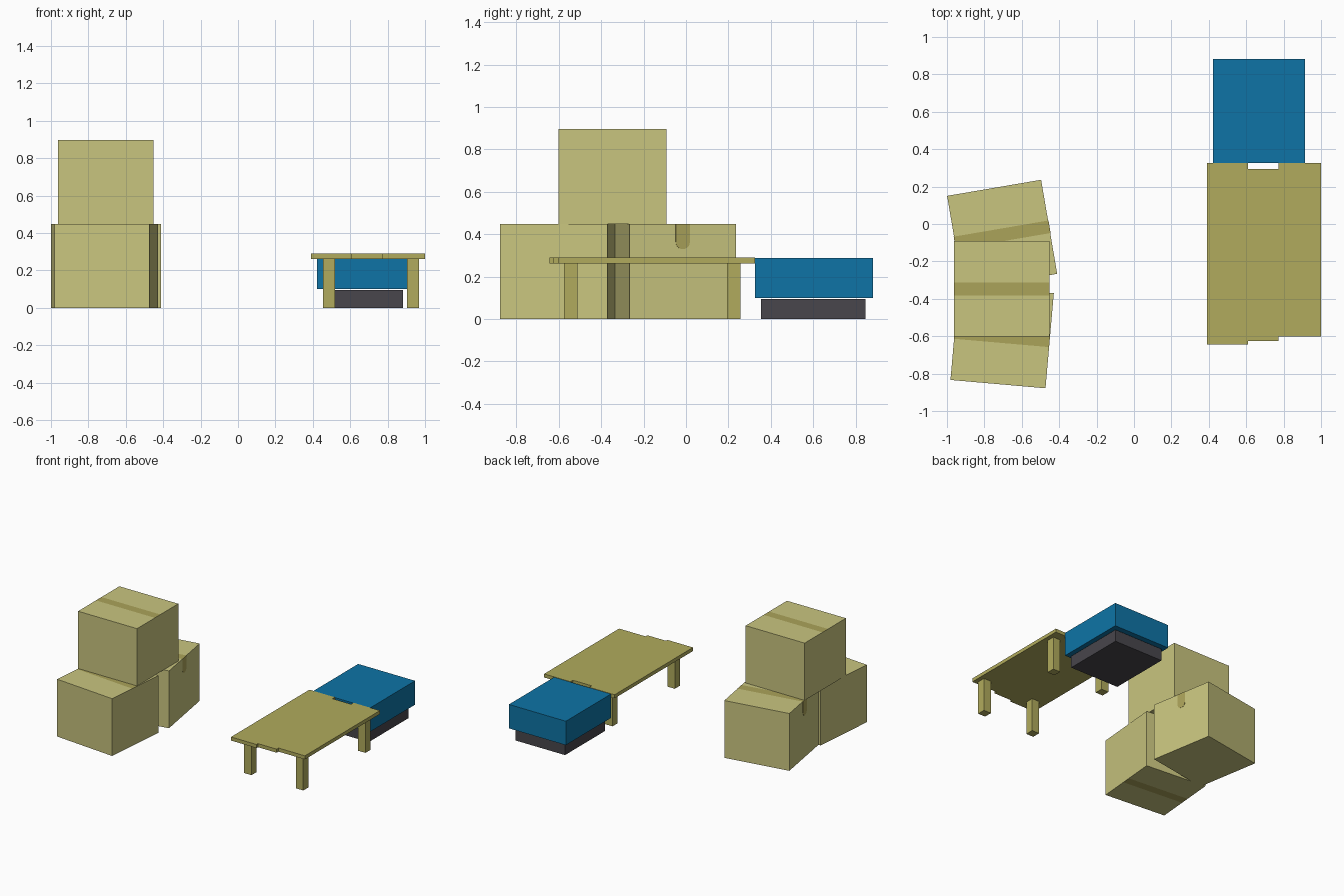
import bpy, bmesh, math
from mathutils import Matrix, Vector

if "Cube" in bpy.data.objects:
    bpy.data.objects.remove(bpy.data.objects["Cube"])


def material(name, r, g, b):
    def lin(c):
        c /= 255
        return c / 12.92 if c <= 0.04045 else ((c + 0.055) / 1.055) ** 2.4
    m = bpy.data.materials.new(name)
    m.diffuse_color = (lin(r), lin(g), lin(b), 1)
    m.use_nodes = True
    m.node_tree.nodes["Principled BSDF"].inputs["Base Color"].default_value = m.diffuse_color
    return m


CARD = material("cardboard", 201, 197, 127)
TAPE = material("packing_tape", 171, 163, 90)
WOOD = material("wood", 177, 171, 93)
BLUE = material("blue", 14, 116, 166)
DARK = material("dark_grey", 72, 70, 76)


def finish(name, bm, mats, matrix=Matrix()):
    bmesh.ops.recalc_face_normals(bm, faces=bm.faces)
    me = bpy.data.meshes.new(name)
    bm.to_mesh(me)
    bm.free()
    for m in mats:
        me.materials.append(m)
    ob = bpy.data.objects.new(name, me)
    ob.matrix_world = matrix
    bpy.context.collection.objects.link(ob)
    return ob


def block_bm(x0, x1, y0, y1, z0, z1):
    bm = bmesh.new()
    bmesh.ops.create_cube(bm, size=1)
    bmesh.ops.scale(bm, vec=(x1 - x0, y1 - y0, z1 - z0), verts=bm.verts)
    bmesh.ops.translate(bm, vec=((x0 + x1) / 2, (y0 + y1) / 2, (z0 + z1) / 2), verts=bm.verts)
    return bm


def block(name, mat, *bounds):
    return finish(name, block_bm(*bounds), [mat])


S, H, T = 0.255, 0.448, 0.034    # carton half width, height, tape half width


def carton(name, x, y, z, degrees, taped_below=False, tape_ends=False):
    place = Matrix.Translation((x, y, z)) @ Matrix.Rotation(math.radians(degrees), 4, 'Z')
    bm = block_bm(-S, S, -S, S, 0, H)
    # cut a taped strip across the lid (and base)
    for side in (-T, T):
        bmesh.ops.bisect_plane(bm, geom=bm.verts[:] + bm.edges[:] + bm.faces[:],
                               plane_co=(0, side, 0), plane_no=(0, 1, 0))
    bm.normal_update()
    for f in bm.faces:
        nz = f.normal.z
        if abs(f.calc_center_median().y) < T / 2 and (nz > 0.5 or (taped_below and nz < -0.5)):
            f.material_index = 1
    finish(name, bm, [CARD, TAPE], place)
    # rounded tape ends folded down the sides
    if tape_ends:
        for label, sx in (("left", -1), ("right", 1)):
            bm = bmesh.new()
            pts = [(T, H), (-T, H)]
            for i in range(9):
                a = math.pi + math.pi * i / 8
                pts.append((T * math.cos(a), H - 0.085 + T * math.sin(a)))
            face = bm.faces.new([bm.verts.new((sx * S, u, v)) for u, v in pts])
            ext = bmesh.ops.extrude_face_region(bm, geom=[face])
            verts = [g for g in ext["geom"] if isinstance(g, bmesh.types.BMVert)]
            bmesh.ops.translate(bm, vec=Vector((sx * 0.002, 0, 0)), verts=verts)
            finish(f"{name}_tape_end_{label}", bm, [TAPE], place)


# stacked cartons
carton("back_carton", -0.705, -0.058, 0, 9.7, tape_ends=True)
carton("front_carton", -0.705, -0.602, 0, -5, taped_below=True)
carton("top_carton", -0.707, -0.347, H, 0)

# table planks of uneven length
planks = [("left", 0.39, 0.61, -0.643, 0.325),
          ("middle", 0.61, 0.772, -0.625, 0.295),
          ("right", 0.772, 1.0, -0.602, 0.325)]
for label, x0, x1, y0, y1 in planks:
    block(f"table_plank_{label}", WOOD, x0, x1, y0, y1, 0.262, 0.29)

# table legs
for xl, x in (("left", 0.487), ("right", 0.935)):
    for yl, y in (("front", -0.543), ("back", 0.226)):
        block(f"table_leg_{yl}_{xl}", WOOD, x - 0.032, x + 0.032, y - 0.032, y + 0.032, 0, 0.262)

# cushion seat on a plinth
block("seat_cushion", BLUE, 0.422, 0.914, 0.325, 0.882, 0.1, 0.287)
block("seat_base", DARK, 0.454, 0.882, 0.355, 0.846, 0, 0.094)
